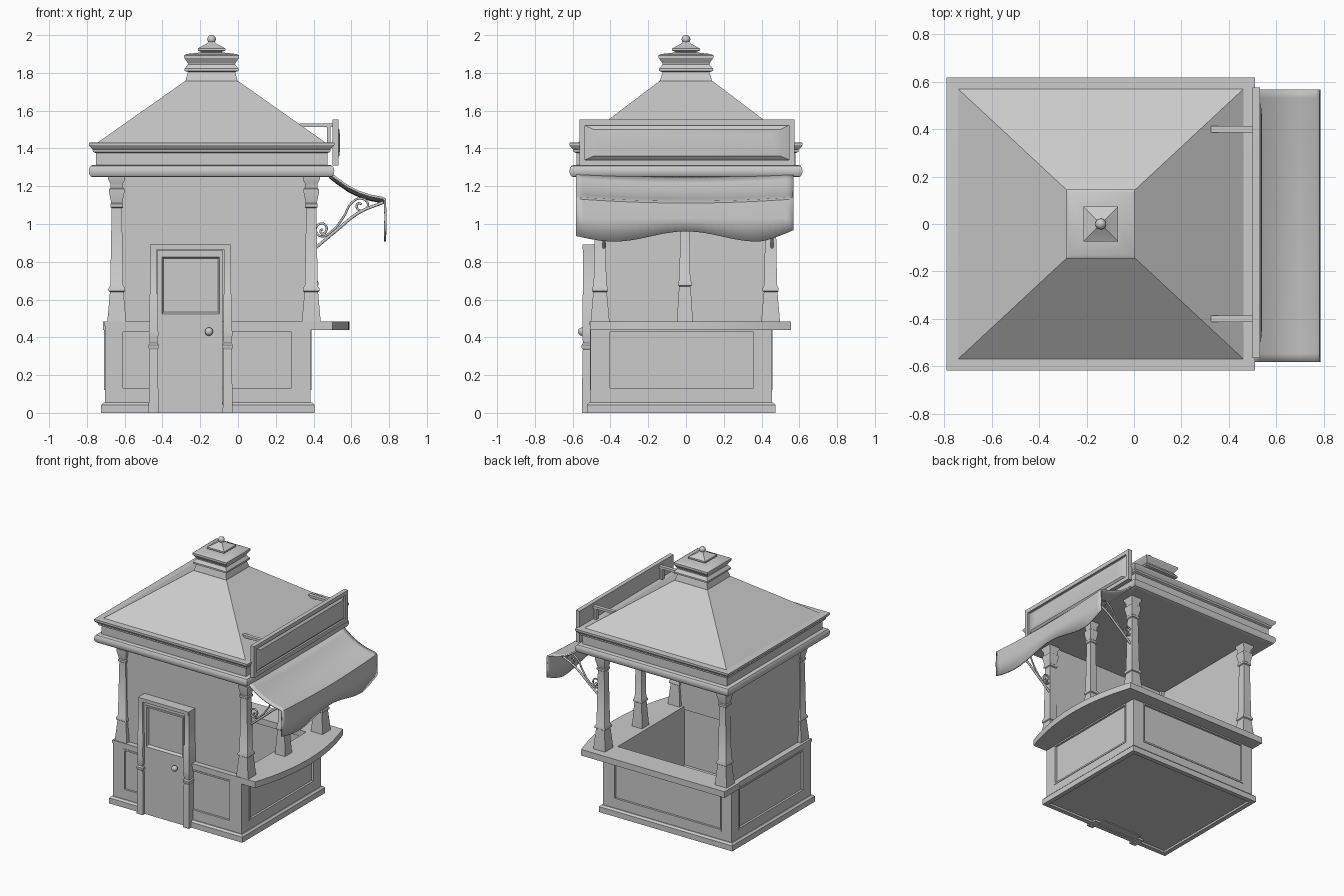
import bpy, bmesh, math
from mathutils import Vector

if "Cube" in bpy.data.objects:
    bpy.data.objects.remove(bpy.data.objects["Cube"])

AX = {'z': lambda u, v, d: (u, v, d), 'x': lambda u, v, d: (d, u, v), 'y': lambda u, v, d: (u, d, v)}


def finish(name, bm):
    bmesh.ops.recalc_face_normals(bm, faces=bm.faces)
    me = bpy.data.meshes.new(name)
    bm.to_mesh(me)
    bm.free()
    ob = bpy.data.objects.new(name, me)
    bpy.context.collection.objects.link(ob)
    return ob


def loft(name, loops, axis='z', closed=False):
    """Skin rectangles (u0, v0, u1, v1, depth) along an axis; cap the ends or close into a ring."""
    bm = bmesh.new()
    rings = [[bm.verts.new(AX[axis](u, v, d)) for u, v in ((a, b), (c, b), (c, e), (a, e))]
             for a, b, c, e, d in loops]
    for r, s in zip(rings, rings[1:] + ([rings[0]] if closed else [])):
        for i in range(4):
            bm.faces.new((r[i], r[(i + 1) % 4], s[(i + 1) % 4], s[i]))
    if not closed:
        bm.faces.new(rings[0])
        bm.faces.new(rings[-1])
    return finish(name, bm)


def box(name, x0, x1, y0, y1, z0, z1):
    return loft(name, [(x0, y0, x1, y1, z0), (x0, y0, x1, y1, z1)])


def stack(name, cx, cy, prof, ky=0.0):
    """Square tiers from (half width, z); ky is added to the y half width."""
    return loft(name, [(cx - h, cy - h - ky, cx + h, cy + h + ky, z) for h, z in prof])


def panel(name, axis, outer, inner, back, face, depth=0.012):
    """Wall slab with a moulded, recessed panel on its outer face."""
    s = 1 if face > back else -1
    a, b, c, d = inner
    g = 0.012
    small = (a + g, b + g, c - g, d - g)
    return loft(name, [(*outer, back), (*outer, face), (*inner, face), (*inner, face + s * 0.004),
                       (*small, face + s * 0.004), (*small, face - s * depth)], axis)


def ball(name, loc, r):
    bm = bmesh.new()
    bmesh.ops.create_uvsphere(bm, u_segments=16, v_segments=10, radius=r)
    bmesh.ops.translate(bm, verts=bm.verts, vec=Vector(loc))
    return finish(name, bm)


def rod(name, pts, y, r):
    cu = bpy.data.curves.new(name, 'CURVE')
    cu.dimensions = '3D'
    cu.bevel_depth, cu.bevel_resolution, cu.resolution_u = r, 2, 6
    cu.use_fill_caps = True
    sp = cu.splines.new('BEZIER')
    sp.bezier_points.add(len(pts) - 1)
    for p, (x, z) in zip(sp.bezier_points, pts):
        p.co = (x, y, z)
        p.handle_left_type = p.handle_right_type = 'AUTO'
    ob = bpy.data.objects.new(name, cu)
    bpy.context.collection.objects.link(ob)
    return ob


# Lower body: plinth ring, floor and four panelled parapets
P = (-0.725, -0.525, 0.405, 0.475)
Q = (-0.69, -0.49, 0.37, 0.44)
loft('plinth', [(*P, 0), (*P, 0.042), (-0.712, -0.512, 0.392, 0.462, 0.055), (*Q, 0.055), (*Q, 0)], closed=True)
box('floor', -0.69, 0.37, -0.49, 0.44, 0.015, 0.035)
panel('lower_front_wall', 'y', (-0.705, 0.02, 0.385, 0.47), (-0.62, 0.12, 0.295, 0.44), -0.44, -0.505)
panel('lower_back_wall', 'y', (-0.705, 0.02, 0.385, 0.47), (-0.62, 0.12, 0.295, 0.44), 0.39, 0.455)
panel('lower_left_wall', 'x', (-0.505, 0.02, 0.455, 0.47), (-0.415, 0.12, 0.37, 0.44), -0.64, -0.705)
panel('lower_right_wall', 'x', (-0.505, 0.02, 0.455, 0.47), (-0.415, 0.12, 0.37, 0.44), 0.32, 0.385)
box('front_ledge', -0.71, 0.385, -0.51, -0.43, 0.463, 0.485)
box('left_ledge', -0.71, -0.62, -0.51, 0.46, 0.463, 0.485)

# Upper walls on the two closed sides
box('upper_front_wall', -0.66, 0.39, -0.47, -0.43, 0.48, 1.26)
box('upper_left_wall', -0.665, -0.625, -0.45, 0.44, 0.48, 1.26)

# Counter: L shape with a bowed serving edge
outline = [(0.32, -0.507)]
for i in range(17):
    t = i / 8 - 1
    outline.append((0.5 + 0.09 * (1 - t * t), 0.024 + 0.531 * t))
outline += [(-0.715, 0.555), (-0.715, 0.37), (0.32, 0.37)]
bm = bmesh.new()
f = bm.faces.new([bm.verts.new((x, y, 0.438)) for x, y in outline])
ext = bmesh.ops.extrude_face_region(bm, geom=[f])
bmesh.ops.translate(bm, vec=(0, 0, 0.047), verts=[v for v in ext['geom'] if isinstance(v, bmesh.types.BMVert)])
finish('counter', bm)

# Square posts with stepped base, neck ring and capital
post = [(0.05, 0.482), (0.036, 0.64), (0.043, 0.645), (0.043, 0.66), (0.034, 0.675), (0.027, 1.085),
        (0.034, 1.09), (0.034, 1.105), (0.029, 1.11), (0.04, 1.165), (0.04, 1.185), (0.034, 1.19),
        (0.034, 1.215), (0.045, 1.235), (0.045, 1.26)]
for n, x, y in (('front_left', -0.642, -0.455), ('front_right', 0.388, -0.455),
                ('back_left', -0.642, 0.448), ('back_right', 0.388, 0.448)):
    stack(n + '_post', x, y, post)
stack('middle_post', 0.39, -0.006, [(h * 0.85, z + (0.03 if 0.6 < z < 0.7 else 0)) for h, z in post])

# Door, window recess, knob and frame
D = (-0.427, 0.008, -0.083, 0.862)
loft('door', [(*D, -0.43), (*D, -0.528), (-0.413, 0.51, -0.088, 0.838, -0.528), (-0.413, 0.51, -0.088, 0.838, -0.535),
              (-0.402, 0.524, -0.098, 0.826, -0.535), (-0.395, 0.535, -0.105, 0.818, -0.515)], 'y')
ball('door_knob', (-0.154, -0.55, 0.43), 0.022)
jamb = [(0.026, 0), (0.023, 0.32), (0.021, 0.335), (0.027, 0.345), (0.027, 0.36), (0.02, 0.37),
        (0.025, 0.41), (0.025, 0.43), (0.022, 0.45), (0.024, 0.62), (0.019, 0.63), (0.019, 0.87), (0.019, 0.892)]
for n, x in (('left', -0.447), ('right', -0.055)):
    loft(n + '_door_jamb', [(x - h, -0.525 - h, x + h, -0.46, z) for h, z in jamb])
box('door_header', -0.465, -0.04, -0.548, -0.455, 0.866, 0.892)

# Entablature with rounded band, fascia and cornice, then hipped roof
CX = -0.14
band = [(0.63 + 0.02 * math.sin(math.pi * i / 6), 1.28 - 0.032 * math.cos(math.pi * i / 6)) for i in range(7)]
stack('entablature', CX, 0, [(0.61, 1.248)] + band + [(0.613, 1.313), (0.613, 1.375), (0.628, 1.382),
      (0.63, 1.395), (0.645, 1.41), (0.65, 1.418), (0.65, 1.43), (0.61, 1.432)], -0.033)
a, b = 0.612, 0.579
loft('hip_roof', [(CX - a, -b, CX + a, b, 1.425), (CX - 0.14, -0.14, CX + 0.14, 0.14, 1.757)])
stack('roof_lantern', CX, 0, [(0.14, 1.75), (0.125, 1.805), (0.142, 1.81), (0.142, 1.822), (0.125, 1.845),
      (0.125, 1.85), (0.145, 1.88), (0.145, 1.893), (0.132, 1.9), (0.06, 1.908)])
stack('finial_base', CX, 0, [(0.052, 1.9), (0.055, 1.912), (0.073, 1.918), (0.073, 1.93), (0.025, 1.955), (0.012, 1.97)])
ball('finial_ball', (CX, 0, 1.978), 0.023)

# Sign board with raised frame and bulging centre
S = (-0.565, 1.31, 0.575, 1.552)
T = (-0.535, 1.34, 0.545, 1.522)
loft('sign_board', [(*S, 0.5), (*S, 0.532), (*T, 0.532), (*T, 0.518), (-0.49, 1.36, 0.5, 1.5, 0.536),
                    (-0.44, 1.39, 0.45, 1.47, 0.54)], 'x')
for n, y in (('front', -0.4), ('back', 0.4)):
    box(n + '_sign_arm', 0.325, 0.505, y - 0.014, y + 0.014, 1.513, 1.532)
    box(n + '_sign_leg', 0.472, 0.49, y - 0.014, y + 0.014, 1.42, 1.52)

# Cloth awning with sagging top and wavy valance
top = [(0.485, 1.27), (0.53, 1.235), (0.585, 1.197), (0.64, 1.17), (0.7, 1.15), (0.765, 1.138), (0.778, 1.13)]
bm = bmesh.new()
rows = []
for i in range(33):
    y = -0.582 + 1.15 * i / 32
    sag = 1 - (y / 0.58) ** 2
    hem = 0.934 + 0.027 * math.cos(math.pi * y / 0.38) + max(0, y - 0.4) * 0.2
    pts = [(x, z - 0.022 * sag) for x, z in top] + [(0.781, 1.03), (0.778, hem)]
    rows.append([bm.verts.new((x, y, z)) for x, z in pts])
for r, s in zip(rows, rows[1:]):
    for j in range(len(r) - 1):
        bm.faces.new((r[j], r[j + 1], s[j + 1], s[j]))
awning = finish('awning', bm)
m = awning.modifiers.new('thickness', 'SOLIDIFY')
m.thickness, m.offset = 0.012, 0

# Scrolled iron brackets under the awning
scroll = [(0.45, 0.972), (0.437, 0.965), (0.445, 0.95), (0.465, 0.96), (0.462, 0.995), (0.43, 1.0), (0.412, 0.967),
          (0.44, 0.935), (0.5, 0.965), (0.56, 1.04), (0.6, 1.11), (0.65, 1.135), (0.688, 1.105), (0.665, 1.072),
          (0.63, 1.085), (0.635, 1.108), (0.655, 1.105)]
for n, y in (('front', -0.435), ('back', 0.455)):
    rod(n + '_bracket_strut', [(0.41, 0.873), (0.52, 0.965), (0.64, 1.06), (0.77, 1.115)], y, 0.008)
    rod(n + '_bracket_scroll', scroll, y, 0.006)

# Smooth rounded parts, keep edges crisp
for ob in bpy.data.objects:
    ob.select_set(ob.type == 'MESH')
bpy.context.view_layer.objects.active = awning
bpy.ops.object.shade_smooth_by_angle(angle=math.radians(31))
